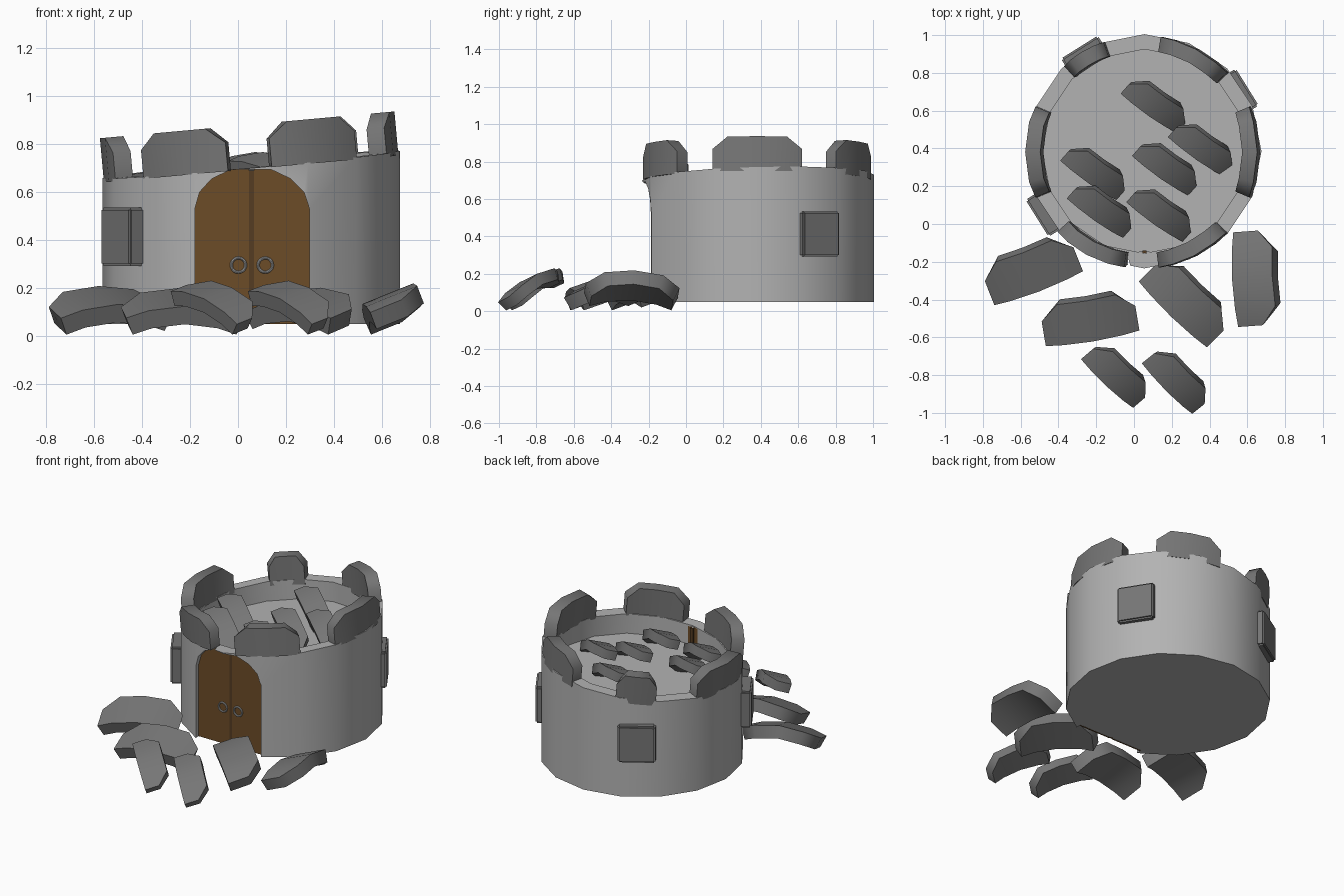
import bpy, bmesh
from math import sin, cos, pi, radians
from mathutils import Matrix, Vector

if "Cube" in bpy.data.objects:
    bpy.data.objects.remove(bpy.data.objects["Cube"])

CX, CY, R, R_IN, N = 0.055, 0.385, 0.62, 0.54, 16


def material(name, color):
    m = bpy.data.materials.new(name)
    m.diffuse_color = (*color, 1)
    m.use_nodes = True
    m.node_tree.nodes["Principled BSDF"].inputs["Base Color"].default_value = m.diffuse_color
    return m


wood = material("wood", (0.15, 0.072, 0.02))
dark_wood = material("dark_wood", (0.09, 0.045, 0.016))
wall_stone = material("wall_stone", (0.45, 0.45, 0.45))
dark_stone = material("dark_stone", (0.18, 0.18, 0.18))
iron = material("iron", (0.4, 0.4, 0.4))


def tilt(x, y):
    return 0.092 * (x - CX) + 0.025 * (y - CY)


def smooth_angle(ob, deg=30):
    bpy.ops.object.select_all(action='DESELECT')
    ob.select_set(True)
    bpy.context.view_layer.objects.active = ob
    bpy.ops.object.shade_smooth_by_angle(angle=radians(deg))


def obj_from_bm(name, bm, mat=None, smooth=30):
    bmesh.ops.recalc_face_normals(bm, faces=bm.faces)
    me = bpy.data.meshes.new(name)
    bm.to_mesh(me)
    bm.free()
    ob = bpy.data.objects.new(name, me)
    bpy.context.collection.objects.link(ob)
    if mat:
        me.materials.append(mat)
    if smooth:
        smooth_angle(ob, smooth)
    return ob


def prism(name, pts, y0, y1, mat=None):
    """Extrude an x/z outline along y."""
    bm = bmesh.new()
    a = [bm.verts.new((x, y0, z)) for x, z in pts]
    b = [bm.verts.new((x, y1, z)) for x, z in pts]
    bm.faces.new(a)
    bm.faces.new(b[::-1])
    for i in range(len(pts)):
        j = (i + 1) % len(pts)
        bm.faces.new((a[i], a[j], b[j], b[i]))
    return obj_from_bm(name, bm, mat, 0)


def block_bm(h, half, th=0.08, r=0.575, drop=0.065, cut=8):
    """Curved battlement block: length on x, height on y, bulge on z."""
    bm = bmesh.new()
    rings = []
    for deg, top in ((-half, h - drop), (cut - half, h), (0, h), (half - cut, h), (half, h - drop)):
        s, c = sin(radians(deg)), cos(radians(deg))
        ring = []
        for rad, y in ((r - th / 2, 0), (r + th / 2, 0), (r + th / 2, top), (r - th / 2, top)):
            ring.append(bm.verts.new((rad * s, y, rad * c - r)))
        rings.append(ring)
    for a, b in zip(rings, rings[1:]):
        for i in range(4):
            j = (i + 1) % 4
            bm.faces.new((a[i], a[j], b[j], b[i]))
    bm.faces.new(rings[0])
    bm.faces.new(rings[-1])
    return bm


def fallen(name, x, y, zmin, yaw, pitch, roll, scale, h):
    """Loose block, placed by the centre of its bounds."""
    bm = block_bm(h, 23.5, r=0.59, drop=0.09, cut=9)
    m = (Matrix.Rotation(radians(yaw), 4, 'Z') @ Matrix.Rotation(radians(pitch), 4, 'Y')
         @ Matrix.Rotation(radians(roll), 4, 'X') @ Matrix.Scale(scale, 4))
    bm.transform(m)
    lo = [min(v.co[k] for v in bm.verts) for k in range(3)]
    hi = [max(v.co[k] for v in bm.verts) for k in range(3)]
    bm.transform(Matrix.Translation((x - (lo[0] + hi[0]) / 2, y - (lo[1] + hi[1]) / 2, zmin - lo[2])))
    return obj_from_bm(name, bm, dark_stone, 60)


# Tower wall with slanted rim and sunken floor
bm = bmesh.new()
rings = []
for rad, z, k in ((R, 0.05, 0), (R, 0.715, 1), (R_IN, 0.715, 1), (R_IN, 0.585, 1)):
    ring = []
    for i in range(N):
        a = 2 * pi * i / N
        x, y = CX + rad * cos(a), CY + rad * sin(a)
        ring.append(bm.verts.new((x, y, z + k * tilt(x, y))))
    rings.append(ring)
for a, b in zip(rings, rings[1:]):
    for i in range(N):
        j = (i + 1) % N
        bm.faces.new((a[i], a[j], b[j], b[i]))
bm.faces.new(rings[0][::-1])
bm.faces.new(rings[-1])
tower = obj_from_bm("tower_wall", bm, wall_stone, 0)

# Arched doorway cut
arch = [(-0.18, 0.53), (-0.16, 0.6), (-0.11, 0.655), (-0.03, 0.693),
        (0.14, 0.693), (0.22, 0.655), (0.275, 0.6), (0.298, 0.53)]
cutter = prism("doorway_cutter", [(0.298, 0.0), (-0.18, 0.0)] + arch, -0.4, -0.148)
cutter.hide_render = True
mod = tower.modifiers.new("doorway", 'BOOLEAN')
mod.object = cutter
mod.operation = 'DIFFERENCE'
mod.solver = 'EXACT'
bpy.context.view_layer.objects.active = tower
bpy.ops.object.modifier_apply(modifier="doorway")
bpy.data.objects.remove(cutter)
smooth_angle(tower)

# Soft shading where the floor meets the inner wall
sharp = tower.data.attributes.get("sharp_edge")
for e in tower.data.edges:
    pts = [tower.data.vertices[v].co for v in e.vertices]
    if sharp and all(abs(p.z - tilt(p.x, p.y) - 0.585) < 0.002
                     and abs((p.xy - Vector((CX, CY))).length - R_IN) < 0.01 for p in pts):
        sharp.data[e.index].value = False

# Door leaves, centre bar and ring handles
prism("door_leaf_left", [(0.046, 0.05), (-0.18, 0.05)] + arch[:4] + [(0.046, 0.693)], -0.158, -0.15, wood)
prism("door_leaf_right", [(0.298, 0.05), (0.066, 0.05), (0.066, 0.693)] + arch[4:], -0.158, -0.15, wood)
prism("door_bar", [(0.045, 0.05), (0.067, 0.05), (0.067, 0.69), (0.045, 0.69)], -0.154, -0.14, dark_wood)
for side, x in (("left", 0.002), ("right", 0.114)):
    bpy.ops.mesh.primitive_torus_add(major_radius=0.03, minor_radius=0.006, major_segments=20,
                                     minor_segments=8, location=(x, -0.164, 0.295),
                                     rotation=(pi / 2, 0, 0))
    ring = bpy.context.object
    ring.name = "door_ring_" + side
    ring.data.materials.append(iron)
    smooth_angle(ring)

# Shuttered windows
for i, (deg, out) in enumerate(((32, 0.642), (122, 0.65), (212, 0.67))):
    bm = bmesh.new()
    bmesh.ops.create_cube(bm, size=1)
    bm.transform(Matrix.Diagonal((0.09, 0.23, 0.243, 1)))
    bmesh.ops.bevel(bm, geom=bm.edges[:], offset=0.01, segments=2, affect='EDGES')
    bm.transform(Matrix.Translation((CX, CY, 0.413)) @ Matrix.Rotation(radians(deg), 4, 'Z')
                 @ Matrix.Translation((out - 0.045, 0, 0)))
    obj_from_bm(f"window_{i + 1}", bm, dark_stone, 60)

# Battlements standing on the rim: local x tangent, y up, z outward
stand = Matrix(((0, 0, 1, 0), (1, 0, 0, 0), (0, 1, 0, 0), (0, 0, 0, 1)))
slant = Matrix.Rotation(radians(-5.2), 4, 'Y')
for i, (deg, half) in enumerate(((0, 23), (62, 19), (121, 11.5), (180, 23), (242, 19), (297, 19))):
    bm = block_bm(0.185, half, cut=min(8, half * 0.4))
    bm.transform(Matrix.Translation((CX, CY - 0.004, 0.696)) @ slant
                 @ Matrix.Rotation(radians(deg), 4, 'Z')
                 @ Matrix.Translation((0.577, 0, 0)) @ stand)
    obj_from_bm(f"battlement_{i + 1}", bm, dark_stone, 60)

# Fallen blocks on the ground
ground = [(-0.53, -0.25, 21, -2, 19, 1, 0.235), (-0.23, -0.5, 9.5, 0, 19, 1, 0.23),
          (0.25, -0.435, -44, 3, 17, 1, 0.22), (0.647, -0.29, -87, -3, 22, 1, 0.23),
          (-0.11, -0.812, -43, 20, 18, 0.8, 0.2), (0.21, -0.84, -45, 20, 18, 0.8, 0.2)]
for i, (x, y, yaw, pitch, roll, s, h) in enumerate(ground):
    fallen(f"ground_block_{i + 1}", x, y, 0.005, yaw, pitch, roll, s, h)

# Fallen blocks inside the tower
inside = [(0.1, 0.62), (-0.22, 0.265), (-0.185, 0.065), (0.16, 0.29), (0.35, 0.39), (0.13, 0.045)]
for i, (x, y) in enumerate(inside):
    fallen(f"inside_block_{i + 1}", x, y, 0.555, -35, 20, 18, 0.77, 0.18)
